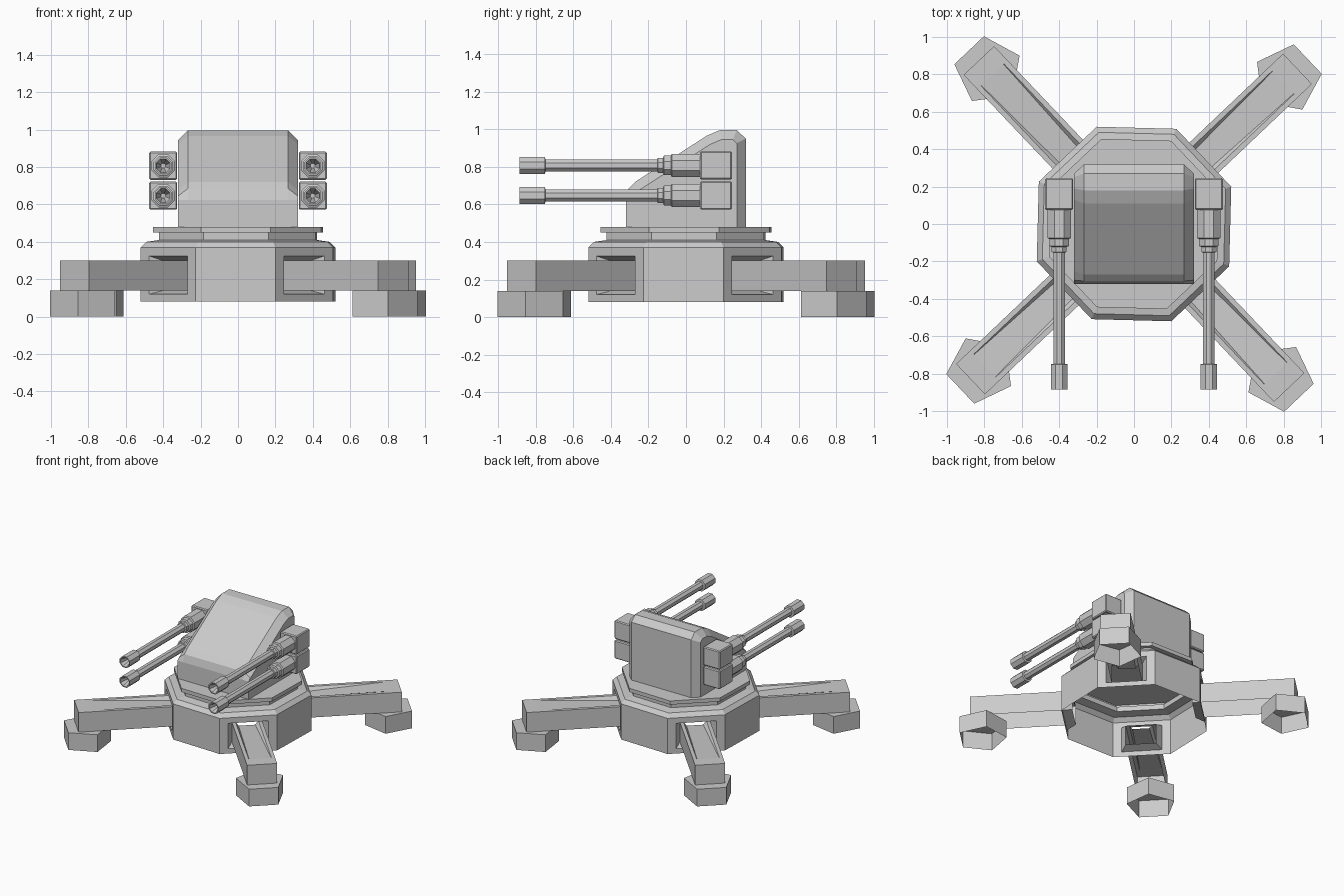
import bpy, bmesh
from math import pi, cos, sin, radians
from mathutils import Matrix, Vector

if "Cube" in bpy.data.objects:
    bpy.data.objects.remove(bpy.data.objects["Cube"])

TILT = radians(-1.5)          # the base is turned slightly against the turret
C8 = cos(pi / 8)


def finish(bm, name, matrix=Matrix()):
    bmesh.ops.remove_doubles(bm, verts=bm.verts, dist=1e-5)
    bmesh.ops.recalc_face_normals(bm, faces=bm.faces)
    bm.transform(matrix)
    me = bpy.data.meshes.new(name)
    bm.to_mesh(me)
    bm.free()
    ob = bpy.data.objects.new(name, me)
    bpy.context.collection.objects.link(ob)
    return ob


def loft(bm, loops, closed=True, caps=(False, False)):
    rows = [[bm.verts.new(p) for p in lp] for lp in loops]
    n = len(rows[0])
    for a, b in zip(rows, rows[1:]):
        for i in range(n if closed else n - 1):
            j = (i + 1) % n
            bm.faces.new((a[i], a[j], b[j], b[i]))
    if caps[0]:
        bm.faces.new(rows[0][::-1])
    if caps[1]:
        bm.faces.new(rows[-1])


def rings(profile, sides, start):
    return [[(r * cos(start + 2 * pi * i / sides), r * sin(start + 2 * pi * i / sides), z)
             for i in range(sides)] for r, z in profile]


# Octagonal base shell, open below, with a slot in each diagonal wall
bm = bmesh.new()
loft(bm, rings([(.557, .08), (.557, .37), (.525, .40), (.453, .41), (.453, .45),
                (.487, .45), (.487, .48)], 8, pi / 8), caps=(False, True))
bm.normal_update()
walls = []
for f in bm.faces:
    c = f.calc_center_median()
    if abs(c.z - .225) < .01 and abs(abs(c.x) - abs(c.y)) < .01:
        walls.append(f)
for f in walls:
    c = f.calc_center_median()
    out = Vector((c.x, c.y, 0)).normalized()
    side = Vector((-out.y, out.x, 0))
    for dist, half, lo, hi in ((.557 * C8, .15, .12, .325), (.445, .112, .14, .30)):
        bmesh.ops.inset_individual(bm, faces=[f], thickness=.02)
        for v in f.verts:
            s = half if v.co.dot(side) > 0 else -half
            z = hi if v.co.z > .22 else lo
            v.co = out * dist + side * s + Vector((0, 0, z))
bmesh.ops.delete(bm, geom=walls, context='FACES_ONLY')
finish(bm, "base", Matrix.Rotation(TILT, 4, 'Z'))

# Four legs with a sloping channel on top, and their pentagon feet
for k in range(4):
    rot = Matrix.Rotation(TILT + pi / 4 + k * pi / 2, 4, 'Z')
    bm = bmesh.new()
    stations = []
    for a, f, zf in ((.445, .062, .268), (1.10, .082, .30), (1.205, .082, .30)):
        half = [(.112, .14), (.112, .30), (.085, .30), (f, zf)]
        sec = [(-y, z) for y, z in half] + half[::-1]
        stations.append([(a, y, z) for y, z in sec])
    loft(bm, stations, closed=False, caps=(False, True))
    finish(bm, f"leg_{k + 1}", rot)

    bm = bmesh.new()
    loft(bm, rings([(.185, 0), (.185, .14)], 5, pi / 5), caps=(False, True))
    finish(bm, f"foot_{k + 1}", rot @ Matrix.Translation((1.131, 0, 0)))

# Turret body: side profile with chamfered flanks
outer = [(-.32, .48), (-.32, .625), (-.305, .685), (-.27, .72), (.11, .965),
         (.18, .995), (.27, .995), (.318, .95), (.318, .48)]
inner = [(-.32, .48), (-.32, .625), (-.30, .645), (-.25, .675), (.13, .92),
         (.19, .945), (.25, .945), (.27, .925), (.27, .48)]
bm = bmesh.new()
loft(bm, [[(x, y, z) for y, z in prof] for x, prof in
          ((-.32, inner), (-.268, outer), (.268, outer), (.32, inner))], caps=(True, True))
finish(bm, "turret_body")

# Four guns: receiver box, stepped sleeve, barrel and hollow muzzle
sleeve = [(.062, -.08), (.062, .075), (.052, .08), (.052, .118), (.04, .122),
          (.04, .15), (.031, .152), (.031, .75)]
muzzle = [(.031, .748), (.045, .75), (.045, .885), (.037, .885), (.012, .80)]
for sx, side in ((-1, "left"), (1, "right")):
    for z, level in ((.647, "lower"), (.807, "upper")):
        bm = bmesh.new()
        bmesh.ops.create_cube(bm, size=1, matrix=Matrix.Translation((sx * .4, .16, z))
                              @ Matrix.Diagonal((.15, .17, .15, 1)))
        bmesh.ops.bevel(bm, geom=bm.edges[:], offset=.007, segments=1, affect='EDGES')
        finish(bm, f"{side}_{level}_receiver")
        aim = Matrix.Translation((sx * .4, 0, z)) @ Matrix.Rotation(pi / 2, 4, 'X')
        for prof, part in ((sleeve, "barrel"), (muzzle, "muzzle")):
            bm = bmesh.new()
            loft(bm, rings([(r / C8, h) for r, h in prof], 8, pi / 8), caps=(False, True))
            finish(bm, f"{side}_{level}_{part}", aim)
